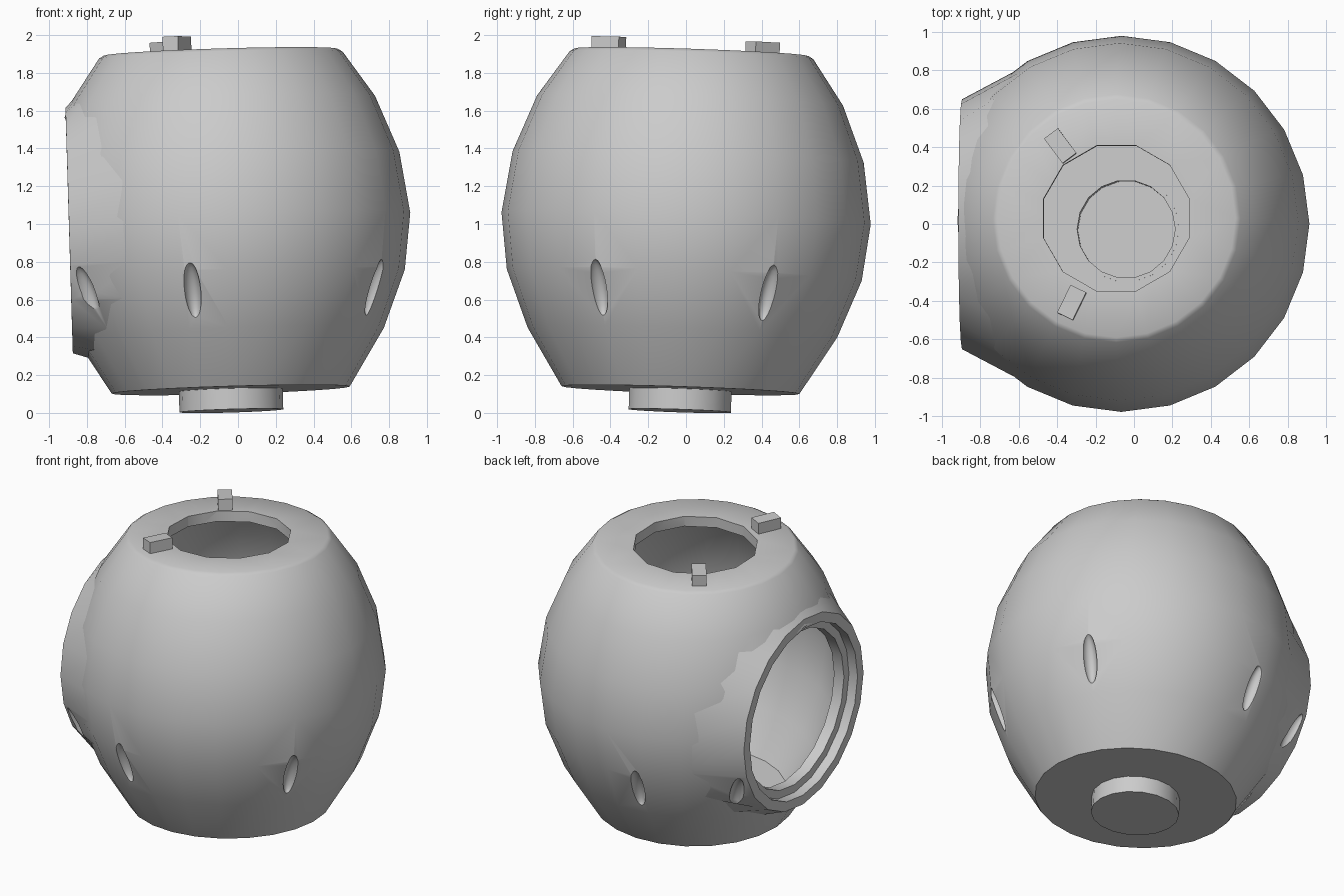
import bpy, bmesh
from math import sin, cos, pi, radians, sqrt
from mathutils import Matrix, Vector

cube = bpy.data.objects.get("Cube")
if cube:
    bpy.data.objects.remove(cube, do_unlink=True)

grey = bpy.data.materials.new("plain grey")
grey.use_nodes = True
grey.diffuse_color = (0.6, 0.6, 0.6, 1)
grey.node_tree.nodes["Principled BSDF"].inputs["Base Color"].default_value = (0.6, 0.6, 0.6, 1)

# The whole pot leans slightly
LEAN = Vector((0, 0, 1)).rotation_difference(Vector((-0.03, 0.033, 1)))
FRAME = Matrix.Translation((-0.065, 0, 1.01)) @ LEAN.to_matrix().to_4x4()


def finish(name, bm):
    bmesh.ops.remove_doubles(bm, verts=bm.verts, dist=0.0001)
    bmesh.ops.recalc_face_normals(bm, faces=bm.faces)
    mesh = bpy.data.meshes.new(name)
    bm.to_mesh(mesh)
    bm.free()
    mesh.transform(FRAME)
    mesh.materials.append(grey)
    obj = bpy.data.objects.new(name, mesh)
    bpy.context.collection.objects.link(obj)
    return obj


def loft(name, rings, closed):
    bm = bmesh.new()
    rows = [[bm.verts.new(p) for p in ring] for ring in rings]
    pairs = list(zip(rows, rows[1:]))
    if closed:
        pairs.append((rows[-1], rows[0]))
    for a, b in pairs:
        for i in range(len(a)):
            j = (i + 1) % len(a)
            bm.faces.new((a[i], a[j], b[j], b[i]))
    return finish(name, bm)


def revolve(name, profile, sides, closed):
    turns = [2 * pi * i / sides for i in range(sides)]
    return loft(name, [[(r * cos(t), r * sin(t), z) for t in turns] for r, z in profile], closed)


def cutter(name, matrix, shape):
    bm = bmesh.new()
    if shape == "ball":
        bmesh.ops.create_uvsphere(bm, u_segments=16, v_segments=12, radius=1, matrix=matrix)
    else:
        bmesh.ops.create_cone(bm, cap_ends=True, segments=shape, radius1=1, radius2=1,
                              depth=1, matrix=matrix)
    obj = finish(name, bm)
    obj.hide_render = True
    return obj


def carve(obj, tools):
    bpy.context.view_layer.objects.active = obj
    for tool in tools:
        mod = obj.modifiers.new("cut", "BOOLEAN")
        mod.operation = "DIFFERENCE"
        mod.solver = "EXACT"
        mod.object = tool
        bpy.ops.object.modifier_apply(modifier=mod.name)


# Hollow barrel body
outer = [(0.63, -0.89), (0.82, -0.585), (0.94, -0.28), (0.978, 0.02),
         (0.93, 0.345), (0.81, 0.645), (0.645, 0.885), (0.62, 0.9)]
inner = [(0.3, 0.9), (0.3, 0.83), (0.58, 0.83), (0.74, 0.6), (0.85, 0.33), (0.9, 0.02),
         (0.86, -0.28), (0.74, -0.56), (0.58, -0.81), (0.265, -0.81), (0.265, -0.89)]
body = revolve("body", outer + inner, 24, True)

# Round peg under the floor, open to the inside
peg = revolve("bottom_peg", [(0, -1), (0.275, -1), (0.275, -0.805), (0.255, -0.805),
                             (0.255, -0.95), (0, -0.95)], 18, False)


def body_radius(z):
    for (r0, z0), (r1, z1) in zip(outer, outer[1:]):
        if z0 <= z <= z1:
            return r0 + (r1 - r0) * (z - z0) / (z1 - z0)


# Collar that blends the body into a stepped round port
steps = [(0.65, -0.83), (0.585, -0.83), (0.585, -0.765), (0.53, -0.765),
         (0.53, -0.69), (0.63, -0.68)]
angles = [2 * pi * i / 20 for i in range(20)]
foot = []
for a in angles:
    y, z = 0.86 * cos(a), 0.7 * sin(a)
    r = body_radius(z) * 0.987
    foot.append((-sqrt(r * r - y * y), y, z))
rings = [foot] + [[(x, r * cos(a), r * sin(a) - 0.02) for a in angles] for r, x in steps]
collar = loft("port_collar", rings, True)

# Cutters: top hole, port hole and six narrow dents
top_cut = cutter("top_hole_cutter", Matrix.Translation((0, 0, 0.9))
                 @ Matrix.Rotation(radians(15), 4, "Z") @ Matrix.Diagonal((0.392, 0.392, 0.6, 1)), 12)
port_cut = cutter("port_hole_cutter", Matrix.Translation((-0.8, 0, -0.02))
                  @ Matrix.Rotation(pi / 2, 4, "Y") @ Matrix.Diagonal((0.6, 0.6, 0.9, 1)), 20)
dents = []
for angle, reach in ((30, 0.905), (102, 0.905), (141, 0.96)):
    for side in (1, -1):
        place = (Matrix.Rotation(radians(angle * side), 4, "Z")
                 @ Matrix.Translation((reach, 0, -0.385))
                 @ Matrix.Rotation(radians(21), 4, "Y")
                 @ Matrix.Diagonal((0.055, 0.045, 0.16, 1)))
        dents.append(cutter("dent_cutter", place, "ball"))

carve(body, [top_cut, port_cut] + dents)
carve(collar, dents[-2:])
for tool in [top_cut, port_cut] + dents:
    bpy.data.objects.remove(tool, do_unlink=True)

# Two small locking tabs on the top rim
tabs = []
for name, x, y, turn in (("left_tab", -0.29, 0.375, 127), ("right_tab", -0.23, -0.44, 244)):
    bm = bmesh.new()
    bmesh.ops.create_cube(bm, size=1, matrix=Matrix.Translation((x, y, 0.91))
                          @ Matrix.Rotation(radians(turn), 4, "Z")
                          @ Matrix.Diagonal((0.16, 0.09, 0.13, 1)))
    tabs.append(finish(name, bm))

# Smooth shading with sharp edges kept
bpy.ops.object.select_all(action="DESELECT")
for obj in (body, peg, collar):
    obj.select_set(True)
bpy.context.view_layer.objects.active = body
bpy.ops.object.shade_smooth_by_angle(angle=radians(32))
